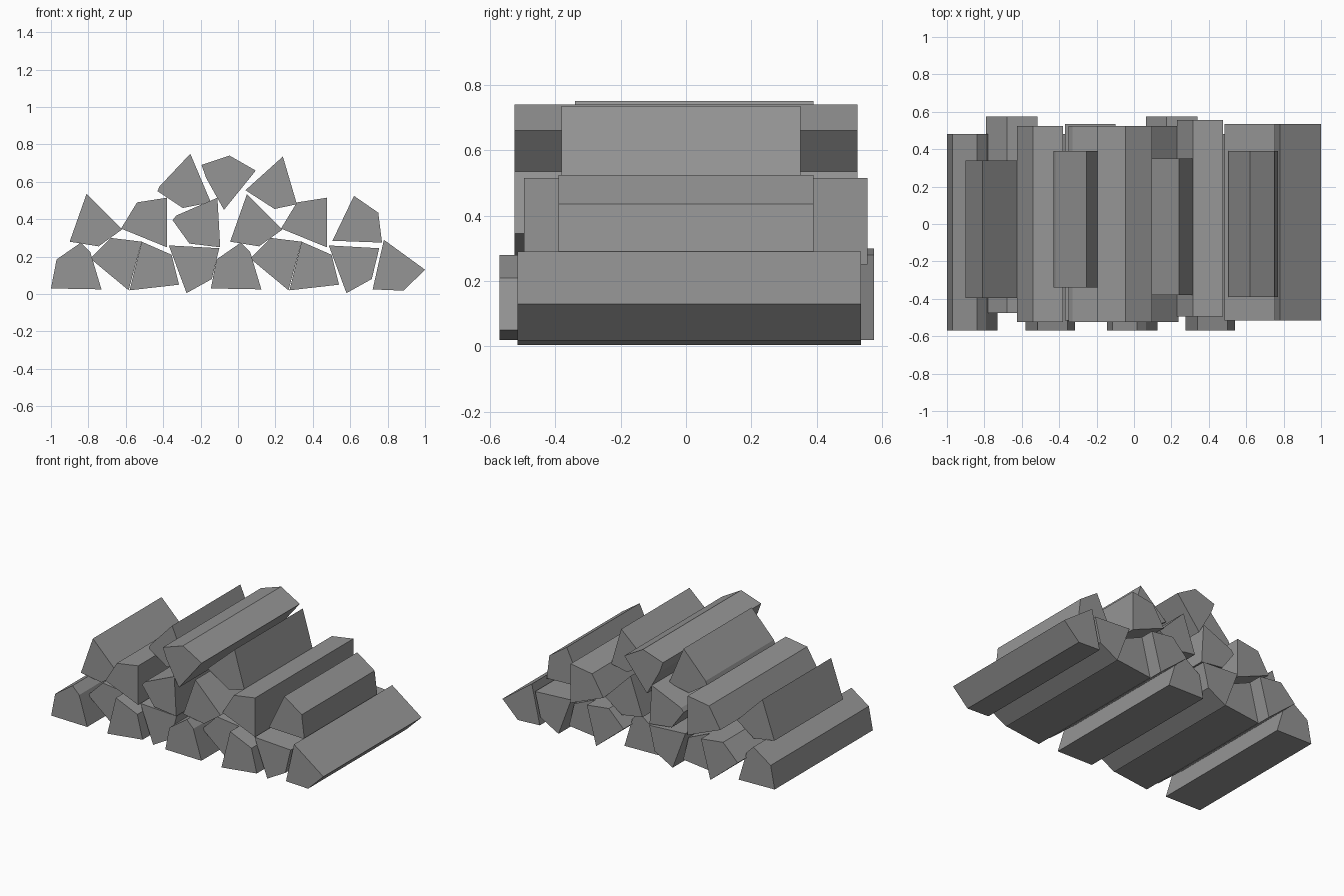
import bpy
import bmesh

cube = bpy.data.objects.get("Cube")
if cube:
    bpy.data.objects.remove(cube, do_unlink=True)

# One plain grey for every log
grey = bpy.data.materials.new("log grey")
grey.use_nodes = True
colour = (0.3, 0.3, 0.3, 1)
grey.diffuse_color = colour
grey.node_tree.nodes["Principled BSDF"].inputs["Base Color"].default_value = colour


def log(name, section, front, back, shift=0.0):
    """Extrude a split-log section (x, z) from front to back along y."""
    bm = bmesh.new()
    face = bm.faces.new([bm.verts.new((x + shift, front, z)) for x, z in section])
    ext = bmesh.ops.extrude_face_region(bm, geom=[face])
    new_verts = [v for v in ext["geom"] if isinstance(v, bmesh.types.BMVert)]
    bmesh.ops.translate(bm, verts=new_verts, vec=(0, back - front, 0))
    bmesh.ops.recalc_face_normals(bm, faces=bm.faces)
    mesh = bpy.data.meshes.new(name)
    bm.to_mesh(mesh)
    bm.free()
    mesh.materials.append(grey)
    bpy.context.collection.objects.link(bpy.data.objects.new(name, mesh))


# Split-log cross-sections
wedge = [(-1, .03), (-.97, .185), (-.84, .275), (-.79, .225), (-.73, .025)]
kite = [(-.79, .19), (-.68, .3), (-.515, .28), (-.585, .02)]
block = [(-.58, .02), (-.515, .28), (-.355, .21), (-.315, .05)]
chunk = [(-.37, .26), (-.1, .245), (-.14, .08), (-.275, .005)]
peak = [(-.9, .28), (-.81, .535), (-.62, .345), (-.745, .255)]
quarter = [(-.625, .35), (-.54, .49), (-.38, .515), (-.38, .25)]

# Bottom row: four shapes laid twice, then an end log
for side, shift in (("right", 0), ("left", .855)):
    log("bottom_wedge_" + side, wedge, -.57, .48, shift)
    log("bottom_kite_" + side, kite, -.475, .575, shift)
    log("bottom_block_" + side, block, -.57, .48, shift)
    log("bottom_chunk_" + side, chunk, -.515, .535, shift)
log("bottom_end_log", [(.72, .025), (.78, .29), (1, .13), (.885, .018)], -.515, .535)

# Middle row
log("middle_peak_right", peak, -.395, .34)
log("middle_quarter_right", quarter, -.525, .525)
log("middle_centre_log", [(-.35, .395), (-.33, .42), (-.11, .515), (-.095, .25), (-.26, .27)],
    -.525, .525)
log("middle_peak_left", peak, -.525, .525, .858)
log("middle_quarter_left", quarter, -.495, .555, .855)
log("middle_end_log", [(.505, .285), (.62, .525), (.75, .435), (.77, .275)], -.39, .39)

# Top row
log("top_right_log", [(-.43, .55), (-.42, .575), (-.255, .75), (-.145, .49), (-.295, .46)],
    -.34, .39)
log("top_centre_log", [(-.195, .69), (-.045, .74), (.095, .66), (-.075, .45), (-.17, .62)],
    -.525, .525)
log("top_left_log", [(.04, .555), (.24, .735), (.315, .48), (.195, .455)], -.38, .35)
